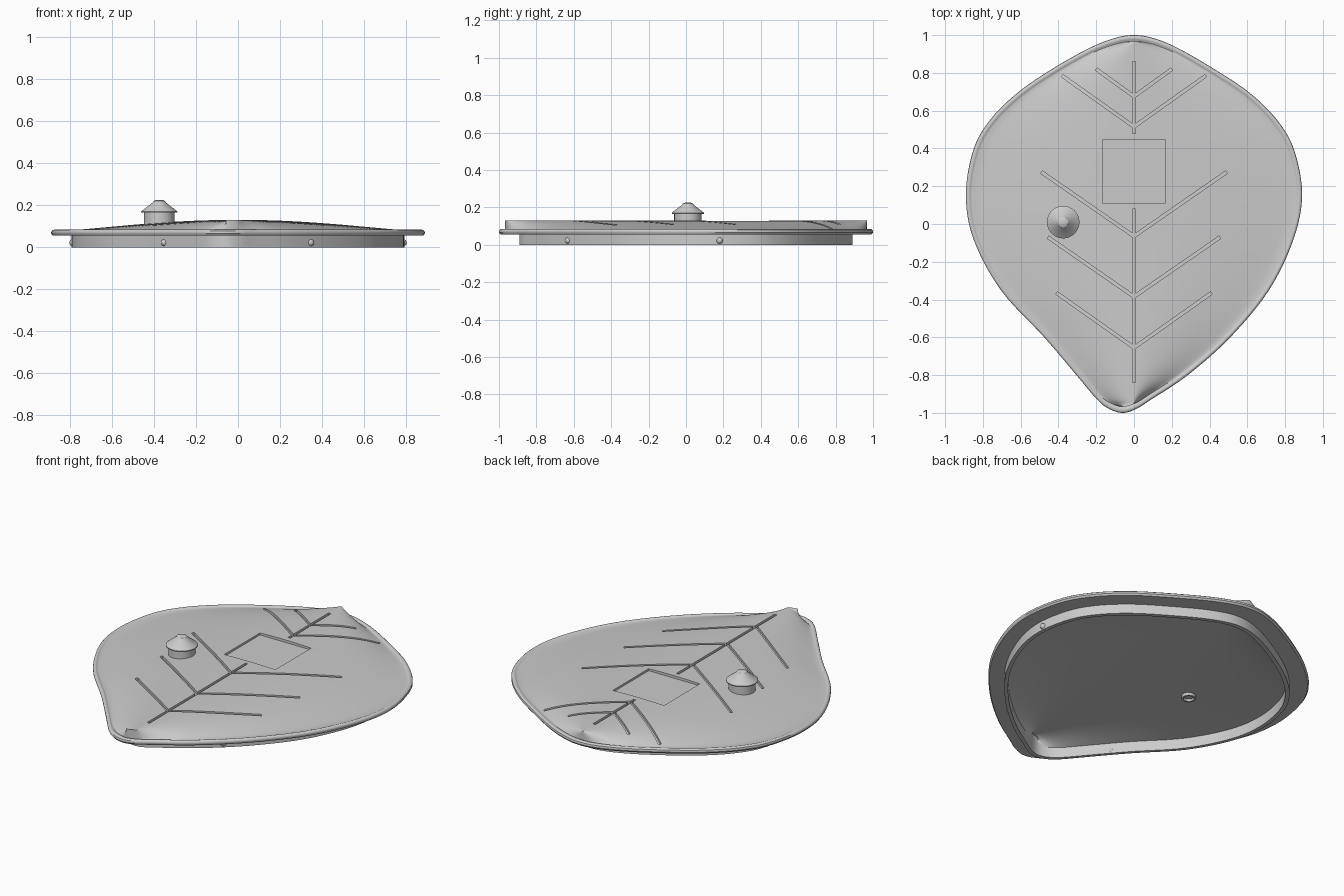
import bpy, bmesh, math
from mathutils import Vector

if "Cube" in bpy.data.objects:
    bpy.data.objects.remove(bpy.data.objects["Cube"], do_unlink=True)

grey = bpy.data.materials.new("plain grey")
grey.use_nodes = True
colour = (0.6, 0.6, 0.6, 1)
grey.diffuse_color = colour
grey.node_tree.nodes["Principled BSDF"].inputs["Base Color"].default_value = colour


def make_object(name, bm):
    bmesh.ops.recalc_face_normals(bm, faces=bm.faces)
    mesh = bpy.data.meshes.new(name)
    bm.to_mesh(mesh)
    bm.free()
    mesh.materials.append(grey)
    obj = bpy.data.objects.new(name, mesh)
    bpy.context.collection.objects.link(obj)
    return obj


def smooth(obj, angle):
    bpy.ops.object.select_all(action="DESELECT")
    obj.select_set(True)
    bpy.context.view_layer.objects.active = obj
    bpy.ops.object.shade_smooth_by_angle(angle=math.radians(angle))


def bridge(bm, rings):
    for a, b in zip(rings, rings[1:]):
        for i in range(len(a)):
            j = (i + 1) % len(a)
            bm.faces.new((a[i], a[j], b[j], b[i]))


def lathe(name, profile, centre, steps=48):
    bm = bmesh.new()
    rings = []
    for r, z in profile:
        rings.append([bm.verts.new((centre[0] + r * math.cos(math.tau * k / steps),
                                    centre[1] + r * math.sin(math.tau * k / steps), z))
                      for k in range(steps)])
    bridge(bm, rings)
    bm.faces.new(rings[0])
    bm.faces.new(rings[-1])
    return make_object(name, bm)


# Leaf outline: y, left edge x, right edge x
rows = [Vector(r) for r in (
    (-1, -.06, -.06), (-.98, -.13, .01), (-.93, -.195, .09), (-.8, -.305, .285),
    (-.6, -.475, .51), (-.35, -.705, .715), (-.08, -.85, .845), (.16, -.89, .89),
    (.4, -.848, .845), (.56, -.755, .75), (.7, -.61, .605), (.82, -.435, .425),
    (.93, -.24, .235), (.985, -.1, .1), (1, 0, 0))]


def swapped(row):
    return Vector((row[0], row[2], row[1]))


padded = [swapped(rows[1])] + rows + [swapped(rows[-2])]
samples = []
for i in range(1, len(rows)):
    a, b, c, d = padded[i - 1:i + 3]
    for k in range(6):
        t = k / 6
        samples.append((2 * b + (c - a) * t + (2 * a - 5 * b + 4 * c - d) * t ** 2
                        + (3 * b - a - 3 * c + d) * t ** 3) / 2)
samples.append(rows[-1])


def outline(scale, t=1.0):
    """Closed plan ring; t draws it in towards the central ridge."""
    def edge(row, side):
        ridge = min(max(0, row[1]), row[2])
        return (scale * (ridge + t * (row[side] - ridge)), scale * row[0])
    return ([edge(r, 2) for r in samples]
            + [edge(r, 1) for r in reversed(samples[1:-1])])


OUTER, INNER, SHELL = .967, .865, .022


def arch(t):
    return .078 + .053 * max(0, 1 - t * t) ** 1.45


def surface(point):
    """Height of the arched top above a point on the plan."""
    row = min(samples, key=lambda r: abs(r[0] * OUTER - point.y))
    return arch(point.x / (OUTER * row[2 if point.x > 0 else 1]))


def groove(name, start, end, width, depth, steps=10):
    """Cutter bar whose floor follows the arched top."""
    start, end = Vector(start), Vector(end)
    side = (end - start).normalized().orthogonal() * width / 2
    bm = bmesh.new()
    rings = []
    for k in range(steps + 1):
        p = start.lerp(end, k / steps)
        floor = surface(p) - depth
        rings.append([bm.verts.new((*(p + s * side), z))
                      for s, z in ((-1, floor), (1, floor), (1, .2), (-1, .2))])
    bridge(bm, rings)
    bm.faces.new(rings[0])
    bm.faces.new(rings[-1])
    return make_object(name, bm)


# Leaf lid: arched hollow underside, skirt, beaded brim and arched top as one solid
bm = bmesh.new()
DOME = 16
sections = [(INNER, k / DOME, arch(INNER / OUTER * k / DOME) - SHELL) for k in range(DOME + 1)]
sections += [(s, 1, z) for s, z in (
    (INNER, 0), (.89, 0), (.89, .056), (.992, .056), (1, .066), (1, .072), (.998, .078),
    (.991, .083), (.983, .084), (.976, .082), (.971, .079))]
sections += [(OUTER, 1 - k / DOME, arch(1 - k / DOME)) for k in range(DOME + 1)]
bridge(bm, [[bm.verts.new((x, y, z)) for x, y in outline(s, t)] for s, t, z in sections])
bmesh.ops.remove_doubles(bm, verts=bm.verts, dist=1e-5)
bmesh.ops.dissolve_degenerate(bm, edges=bm.edges, dist=1e-6)
lid = make_object("leaf_lid", bm)

# Cutters: engraved veins and square pocket
WIDTH, DEPTH = .016, .015
cutters = [groove("upper_spine_cutter", (0, .48), (0, .86), WIDTH, DEPTH),
           groove("lower_spine_cutter", (0, -.84), (0, .08), WIDTH, DEPTH),
           groove("pocket_cutter", (0, .11), (0, .445), .335, DEPTH, 1)]
for base, x, y in ((.515, .38, .785), (.675, .2, .82), (-.065, .49, .275),
                   (-.385, .455, -.07), (-.655, .41, -.365)):
    for side in (-1, 1):
        cutters.append(groove("vein_cutter", (0, base), (side * x, y), WIDTH, DEPTH))
for cutter in cutters:
    cutter.hide_render = True
    mod = lid.modifiers.new("cut", "BOOLEAN")
    mod.operation, mod.solver, mod.object = "DIFFERENCE", "EXACT", cutter
bpy.context.view_layer.update()
graph = bpy.context.evaluated_depsgraph_get()
cut_mesh = bpy.data.meshes.new_from_object(lid.evaluated_get(graph))
lid.modifiers.clear()
lid.data = cut_mesh
for cutter in cutters:
    bpy.data.objects.remove(cutter, do_unlink=True)
smooth(lid, 35)

# Knob: round stem with a conical cap, and a small hollow boss underneath
knob_at = (-.375, .01)
knob = lathe("knob", [(.073, .105), (.073, .165), (.086, .165), (.086, .171), (.032, .213),
                      (.028, .22), (.02, .224), (.008, .226)], knob_at)
smooth(knob, 30)
boss = lathe("knob_boss", [(.038, .105), (.038, .08), (.028, .08), (.028, .1)], knob_at)
smooth(boss, 30)

# Small snap bumps on the skirt
for name, spot in (("left_bump", (.787, .18)), ("right_bump", (-.787, .18)),
                   ("front_left_bump", (.345, -.63)), ("front_right_bump", (-.35, -.61))):
    bpy.ops.mesh.primitive_uv_sphere_add(segments=16, ring_count=10, radius=.017,
                                         location=(*spot, .022))
    bump = bpy.context.object
    bump.name = name
    bump.data.materials.append(grey)
    smooth(bump, 40)
